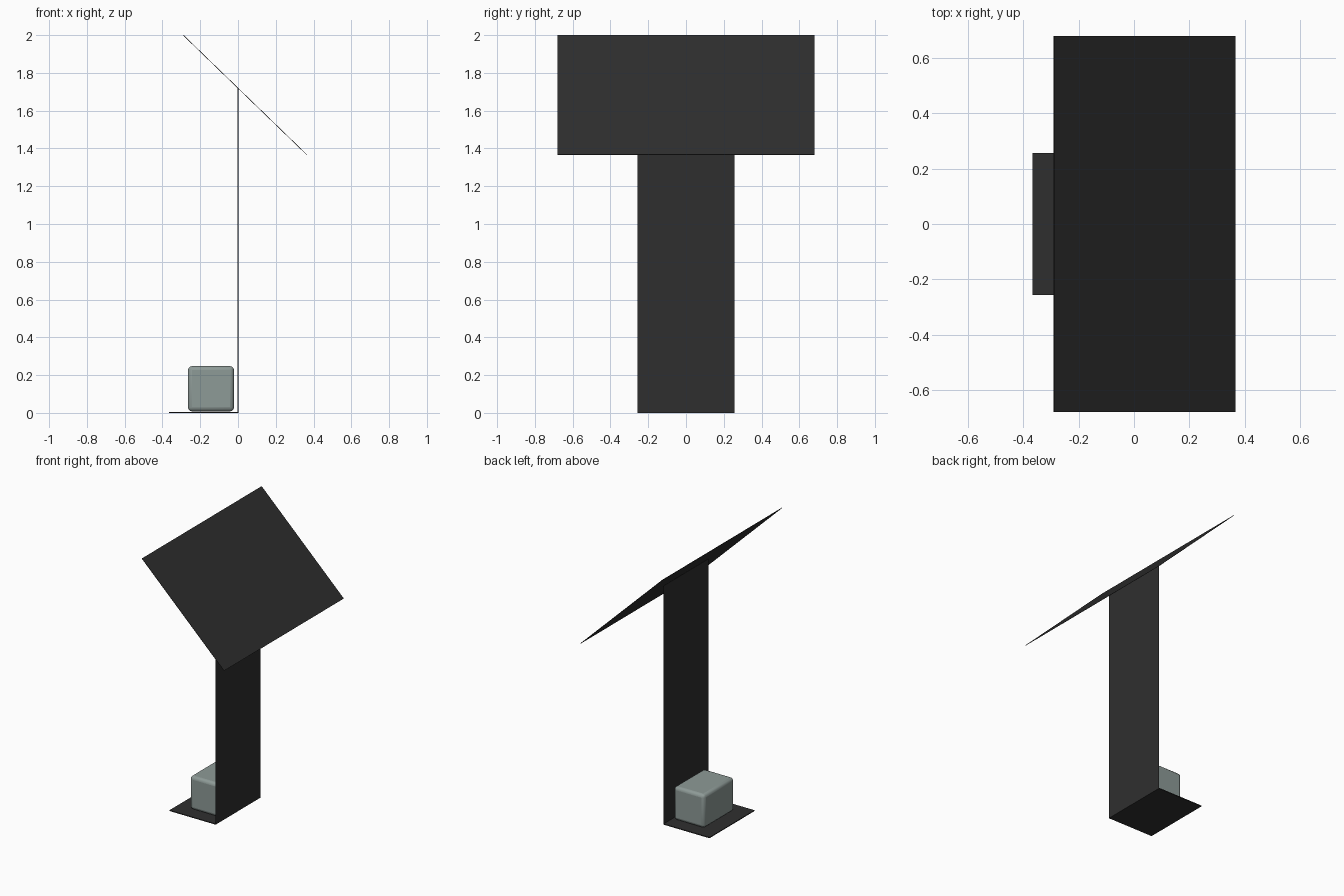
import bpy, bmesh, math
from mathutils import Vector, Matrix

if "Cube" in bpy.data.objects:
    bpy.data.objects.remove(bpy.data.objects["Cube"])


def material(name, rgb):
    m = bpy.data.materials.new(name)
    m.diffuse_color = (*rgb, 1)
    m.use_nodes = True
    m.node_tree.nodes["Principled BSDF"].inputs["Base Color"].default_value = m.diffuse_color
    return m


charcoal = material("charcoal", (0.028, 0.028, 0.028))
grey_green = material("grey green", (0.27, 0.325, 0.31))


def block(name, size, matrix, mat):
    bm = bmesh.new()
    bmesh.ops.create_cube(bm, size=1)
    bmesh.ops.scale(bm, vec=size, verts=bm.verts)
    bm.transform(matrix)
    me = bpy.data.meshes.new(name)
    bm.to_mesh(me)
    bm.free()
    me.materials.append(mat)
    ob = bpy.data.objects.new(name, me)
    bpy.context.collection.objects.link(ob)
    return ob


def sheet(name, p, q, width, thick=0.003):
    """Thin plate spanning p to q in the x-z plane, centred on y = 0."""
    a, b = Vector((p[0], 0, p[1])), Vector((q[0], 0, q[1]))
    d = b - a
    turn = Matrix.Rotation(-math.atan2(d.z, d.x), 4, 'Y')
    return block(name, (d.length, width, thick),
                 Matrix.Translation((a + b) / 2) @ turn, charcoal)


# Bent stand: foot plate and upright
sheet("foot_plate", (-0.366, 0.003), (0.0, 0.003), 0.512, 0.006)
sheet("upright", (0.0, 0.0), (0.0, 1.717), 0.512)

# Tilted square panel on top
sheet("tilted_panel", (-0.289, 1.999), (0.365, 1.366), 1.36)

# Rounded equipment box standing on the foot plate
box = block("equipment_box", (0.244, 0.345, 0.24),
            Matrix.Translation((-0.143, 0, 0.128)), grey_green)
bev = box.modifiers.new("rounding", 'BEVEL')
bev.width = 0.022
bev.segments = 3
bpy.context.view_layer.objects.active = box
box.select_set(True)
bpy.ops.object.shade_smooth_by_angle(angle=math.radians(40))
